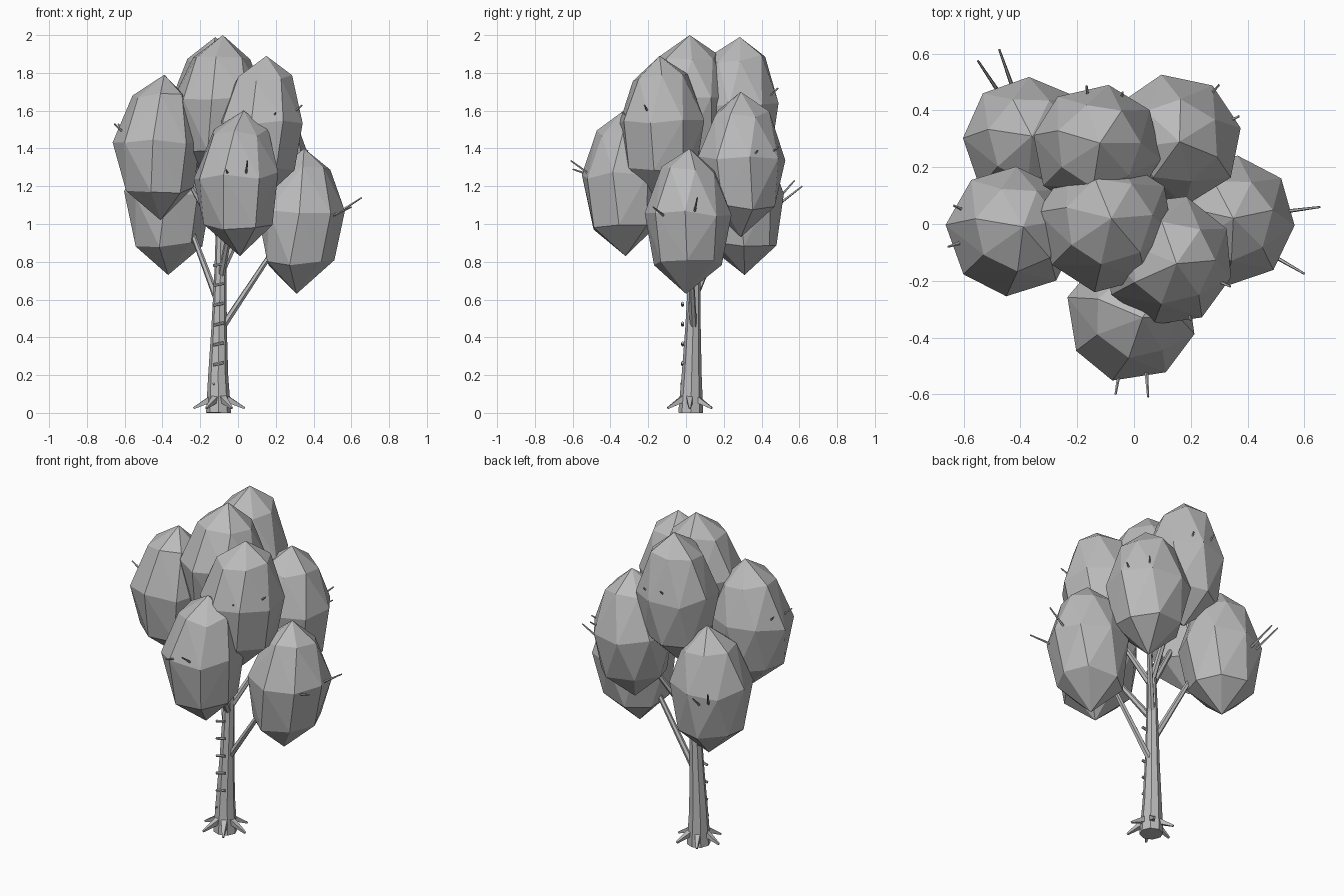
import bpy, bmesh, math, random
from mathutils import Vector

random.seed(4)
grey = bpy.data.materials.new("plain grey")
grey.diffuse_color = (0.5, 0.5, 0.5, 1)


def finish(name, bm):
    bmesh.ops.recalc_face_normals(bm, faces=bm.faces)
    mesh = bpy.data.meshes.new(name)
    bm.to_mesh(mesh)
    bm.free()
    mesh.materials.append(grey)
    obj = bpy.data.objects.new(name, mesh)
    bpy.context.collection.objects.link(obj)
    return obj


def rod(name, stations, sides=6):
    """Tapered faceted rod through (point, radius) stations."""
    bm = bmesh.new()
    pts = [Vector(p) for p, r in stations]
    axis = (pts[-1] - pts[0]).normalized()
    side = axis.orthogonal().normalized()
    other = axis.cross(side)
    rings = []
    for p, (_, r) in zip(pts, stations):
        rings.append([bm.verts.new(p + r * (math.cos(a) * side + math.sin(a) * other))
                      for a in (2 * math.pi * i / sides for i in range(sides))])
    for lo, hi in zip(rings, rings[1:]):
        for i in range(sides):
            j = (i + 1) % sides
            bm.faces.new((lo[i], lo[j], hi[j], hi[i]))
    bm.faces.new(rings[0])
    bm.faces.new(rings[-1])
    return finish(name, bm)


def leaf_clump(name, centre, apex, bottom, phase, size=1.0):
    """Faceted egg, pointed at both ends: hull around three uneven rings."""
    bm = bmesh.new()
    x, y = centre
    base = apex[2] - 0.77
    bm.verts.new((*bottom, base))
    bm.verts.new(apex)
    # each ring: points, height, radius, turn, lean towards the tip
    rings = ((7, 0.16, 0.186, 10, bottom, 0.5), (8, 0.425, 0.232, 0, centre, 0),
             (7, 0.655, 0.15, 22, apex, 0.5))
    for count, h, r, turn, tip, lean in rings:
        cx, cy = x + lean * (tip[0] - x), y + lean * (tip[1] - y)
        for i in range(count):
            a = math.radians(phase + turn + 360 * (i + random.uniform(-0.05, 0.05)) / count)
            rr = size * r * random.uniform(0.98, 1.02)
            bm.verts.new((cx + rr * math.cos(a), cy + rr * math.sin(a),
                          base + h + random.uniform(-0.02, 0.02)))
    bmesh.ops.convex_hull(bm, input=bm.verts)
    return finish(name, bm)


# Leaf clumps: centre, top point, bottom point, turn in degrees, size
clumps = {
    "back_left": ((-0.375, 0.29), (-0.36, 0.31, 1.50), (-0.37, 0.31), 42),
    "back_middle": ((-0.13, 0.265), (-0.12, 0.285, 1.99), (-0.13, 0.27), 35),
    "back_right": ((0.145, 0.295), (0.16, 0.29, 1.70), (0.14, 0.29), 10),
    "left": ((-0.43, -0.025), (-0.39, -0.01, 1.79), (-0.41, -0.02), 40),
    "centre": ((-0.1, 0.0), (-0.08, 0.02, 2.00), (-0.1, 0.0), 35, 1.04),
    "right": ((0.338, 0.015), (0.35, 0.02, 1.40), (0.31, 0.0), 40),
    "front_right": ((0.12, -0.13), (0.15, -0.14, 1.89), (0.12, -0.14), 30),
    "front": ((-0.01, -0.325), (0.03, -0.33, 1.60), (0.01, -0.32), 30),
}
for name, place in clumps.items():
    leaf_clump("leaf_clump_" + name, *place)

# Trunk
rod("trunk", [((-0.103, 0.025, 0), 0.066), ((-0.105, 0.03, 0.2), 0.053),
              ((-0.1, 0.037, 0.45), 0.041), ((-0.093, 0.045, 0.75), 0.032),
              ((-0.09, 0.04, 1.02), 0.026)], 8)

# Branches: start, end
branches = {
    "right": ((-0.085, 0.04, 0.45), (0.2, 0.02, 0.88)),
    "back_left": ((-0.11, 0.04, 0.60), (-0.26, 0.21, 1.0)),
    "front": ((-0.09, 0.04, 0.72), (-0.02, -0.23, 1.1)),
    "back_right": ((-0.09, 0.045, 0.74), (0.1, 0.24, 1.15)),
    "left": ((-0.09, 0.04, 0.92), (-0.3, 0.0, 1.3)),
    "front_right": ((-0.09, 0.04, 0.93), (0.08, -0.1, 1.3)),
    "back_middle": ((-0.09, 0.04, 0.95), (-0.11, 0.23, 1.4)),
    "centre": ((-0.09, 0.04, 0.98), (-0.09, 0.01, 1.4)),
}
for name, (a, b) in branches.items():
    rod("branch_" + name, [(a, 0.019), (b, 0.013)])

# Roots spreading around the foot of the trunk
for i in range(6):
    a = math.radians(60 * i)
    c, s = math.cos(a), math.sin(a)
    rod(f"root_{i}", [((-0.1 + 0.03 * c, 0.02 + 0.03 * s, 0.08), 0.026),
                      ((-0.1 + 0.135 * c, 0.02 + 0.135 * s, 0.025), 0.007)], 4)

# Climbing rungs on the front of the trunk
for i in range(6):
    z = 0.26 + 0.105 * i
    rod(f"rung_{i}", [((-0.132, -0.018, z - 0.006), 0.008),
                      ((-0.076, -0.018, z + 0.006), 0.008)])
rod("trunk_peg", [((-0.125, 0.0, 0.15), 0.006), ((-0.13, -0.03, 0.155), 0.005)])

# Twigs poking out of the clumps: start, tip
twigs = [
    ((-0.46, 0.44, 1.08), (-0.55, 0.575, 1.23)), ((-0.42, 0.46, 1.08), (-0.475, 0.615, 1.20)),
    ((-0.16, 0.42, 1.66), (-0.167, 0.487, 1.72)), ((-0.05, 0.42, 1.65), (-0.04, 0.465, 1.70)),
    ((0.23, 0.41, 1.34), (0.30, 0.49, 1.41)), ((0.29, 0.34, 1.34), (0.37, 0.38, 1.39)),
    ((-0.58, 0.04, 1.47), (-0.635, 0.065, 1.53)), ((-0.59, -0.06, 1.47), (-0.655, -0.08, 1.53)),
    ((0.50, 0.04, 1.04), (0.655, 0.06, 1.14)), ((0.47, -0.1, 1.03), (0.60, -0.175, 1.09)),
    ((-0.045, -0.48, 1.25), (-0.065, -0.60, 1.29)), ((0.04, -0.48, 1.24), (0.05, -0.61, 1.335)),
    ((0.27, -0.19, 1.57), (0.34, -0.22, 1.63)), ((0.18, -0.27, 1.55), (0.2, -0.34, 1.59)),
]
for i, (a, b) in enumerate(twigs):
    rod(f"twig_{i}", [(a, 0.008), (b, 0.004)], 5)
